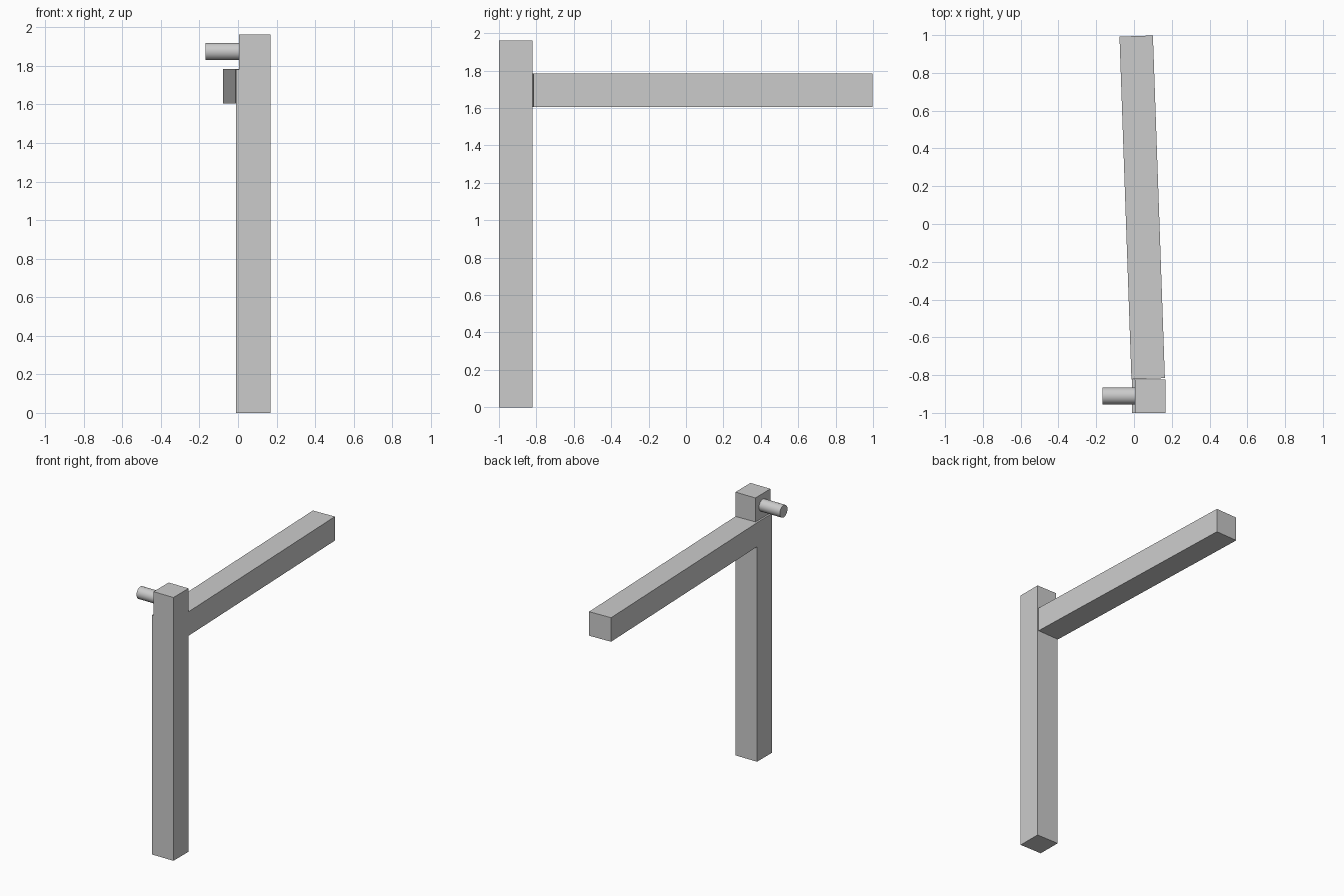
import bpy, bmesh, math
from mathutils import Matrix, Vector

cube = bpy.data.objects.get("Cube")
if cube:
    bpy.data.objects.remove(cube, do_unlink=True)

GREY = (0.6, 0.6, 0.6, 1.0)
grey = bpy.data.materials.new("plain grey")
grey.use_nodes = True
grey.diffuse_color = GREY
grey.node_tree.nodes["Principled BSDF"].inputs["Base Color"].default_value = GREY


def add_object(name, bm):
    bmesh.ops.recalc_face_normals(bm, faces=bm.faces)
    mesh = bpy.data.meshes.new(name)
    bm.to_mesh(mesh)
    bm.free()
    mesh.materials.append(grey)
    obj = bpy.data.objects.new(name, mesh)
    bpy.context.collection.objects.link(obj)
    return obj


def extruded(name, profile, y0, y1):
    """Extrude an (x, z) outline along y."""
    bm = bmesh.new()
    face = bm.faces.new([bm.verts.new((x, y0, z)) for x, z in profile])
    result = bmesh.ops.extrude_face_region(bm, geom=[face])
    verts = [g for g in result["geom"] if isinstance(g, bmesh.types.BMVert)]
    bmesh.ops.translate(bm, verts=verts, vec=(0, y1 - y0, 0))
    return add_object(name, bm)


# Upright post with a shallow shoulder notch on its right side
left, right, neck = 0.168, -0.01, 0.004
shoulder, top = 1.782, 1.962
extruded("post", [(right, 0), (left, 0), (left, top), (neck, top),
                  (neck, shoulder), (right, shoulder)], -1.0, -0.822)

# Long beam behind the post, turned slightly sideways
half, length = 0.0885, 1.815
beam = extruded("beam", [(-half, 1.605), (half, 1.605),
                         (half, 1.784), (-half, 1.784)], 0, length)
beam.data.transform(Matrix.Translation((0.075, -0.819, 0))
                    @ Matrix.Rotation(math.radians(2), 4, "Z"))

# Round peg sticking out of the neck
bm = bmesh.new()
peg_start, peg_end = -0.168, 0.006
bmesh.ops.create_cone(bm, cap_ends=True, segments=32, radius1=0.045,
                      radius2=0.045, depth=peg_end - peg_start)
bm.transform(Matrix.Translation(((peg_start + peg_end) / 2, -0.91, 1.875))
             @ Matrix.Rotation(math.radians(90), 4, "Y"))
peg = add_object("peg", bm)
bpy.ops.object.select_all(action="DESELECT")
peg.select_set(True)
bpy.context.view_layer.objects.active = peg
bpy.ops.object.shade_smooth_by_angle(angle=math.radians(40))
